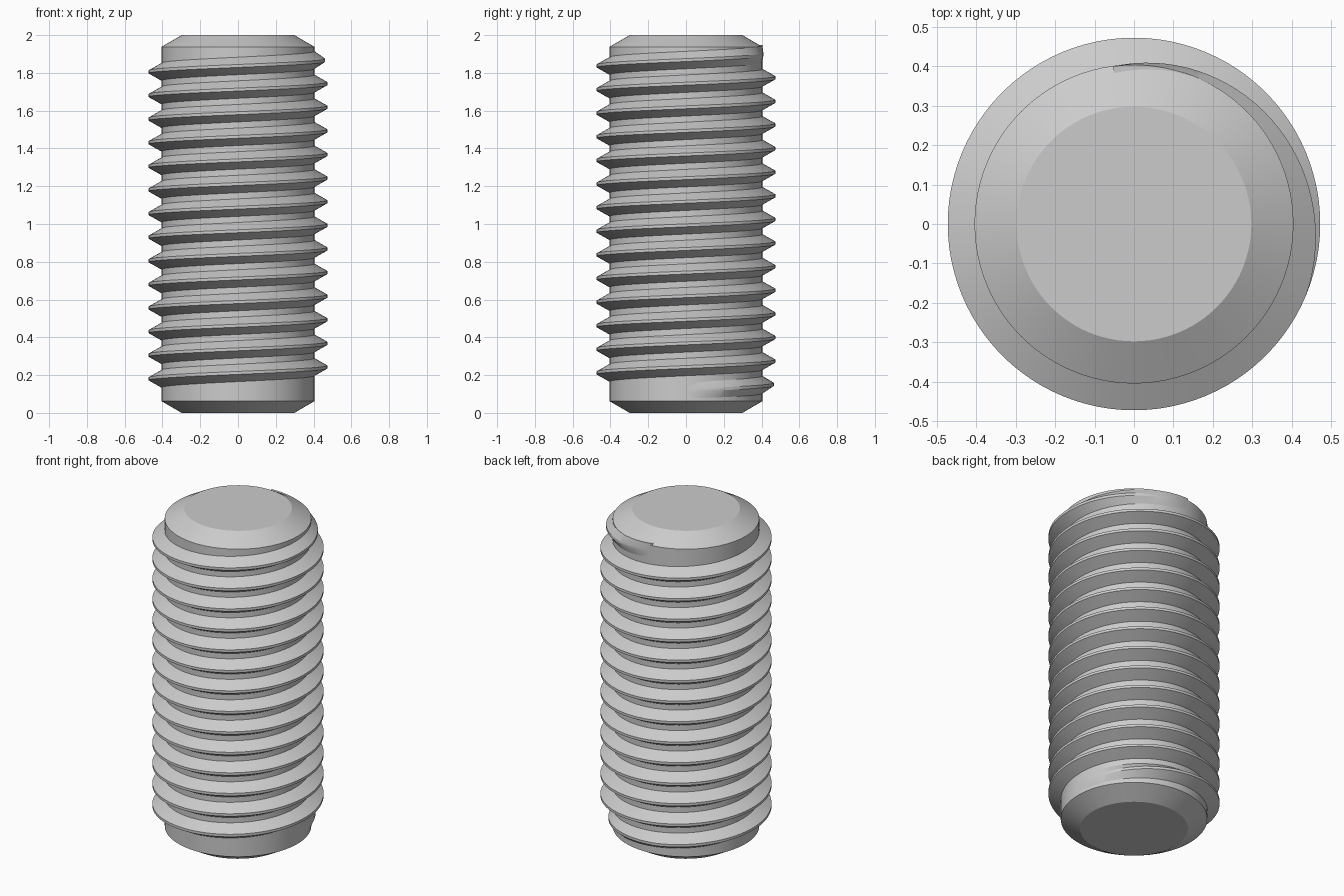
import bpy
import bmesh
from math import sin, cos, tau, radians

cube = bpy.data.objects.get("Cube")
if cube:
    bpy.data.objects.remove(cube, do_unlink=True)

CORE_R, CREST_R, CAP_R = 0.405, 0.473, 0.298
HEIGHT, CHAMFER = 2.0, 0.062
PITCH, TURNS, SEGMENTS = 0.125, 14.27, 96
START_Z = 0.118
ROOT_HALF, CREST_HALF = PITCH * 0.375, PITCH / 16

steel = bpy.data.materials.new("steel grey")
steel.use_nodes = True
COLOUR = (0.6, 0.6, 0.6, 1)
steel.diffuse_color = COLOUR
steel.node_tree.nodes["Principled BSDF"].inputs["Base Color"].default_value = COLOUR


def finish(name, bm):
    """Turn the bmesh into a smooth shaded object with crisp edges."""
    bmesh.ops.recalc_face_normals(bm, faces=bm.faces)
    mesh = bpy.data.meshes.new(name)
    bm.to_mesh(mesh)
    bm.free()
    mesh.materials.append(steel)
    obj = bpy.data.objects.new(name, mesh)
    bpy.context.collection.objects.link(obj)
    bpy.ops.object.select_all(action="DESELECT")
    obj.select_set(True)
    bpy.context.view_layer.objects.active = obj
    bpy.ops.object.shade_smooth_by_angle(angle=radians(25))


def bridge(bm, a, b, closed=True):
    """Join two equal rows of vertices with quads."""
    n = len(a)
    for i in range(n if closed else n - 1):
        j = (i + 1) % n
        bm.faces.new((a[i], a[j], b[j], b[i]))


# Core: cylinder with a chamfer at each end
bm = bmesh.new()
profile = [(CAP_R, 0), (CORE_R, CHAMFER), (CORE_R, HEIGHT - CHAMFER), (CAP_R, HEIGHT)]
rings = [[bm.verts.new((r * cos(tau * i / SEGMENTS), r * sin(tau * i / SEGMENTS), z))
          for i in range(SEGMENTS)] for r, z in profile]
for lower, upper in zip(rings, rings[1:]):
    bridge(bm, lower, upper)
bm.faces.new(rings[0])
bm.faces.new(rings[-1])
finish("core", bm)

# Thread: right-handed helical ridge that fades into the core at both ends
bm = bmesh.new()
steps = round(TURNS * SEGMENTS)
rows = []
for i in range(steps + 1):
    turn = i / SEGMENTS
    fade = min(1, turn / 0.29, (steps - i) / SEGMENTS / 0.33)
    crest = CORE_R - 0.001 + fade * (CREST_R - CORE_R + 0.001)
    section = [(CORE_R - 0.02, -ROOT_HALF), (CORE_R - 0.001, -ROOT_HALF),
               (crest, -CREST_HALF), (crest, CREST_HALF),
               (CORE_R - 0.001, ROOT_HALF), (CORE_R - 0.02, ROOT_HALF)]
    z = START_Z + PITCH * turn
    rows.append([bm.verts.new((r * cos(tau * turn), r * sin(tau * turn), z + dz))
                 for r, dz in section])
for a, b in zip(rows, rows[1:]):
    bridge(bm, a, b)
bm.faces.new(rows[0])
bm.faces.new(rows[-1])
finish("thread", bm)
